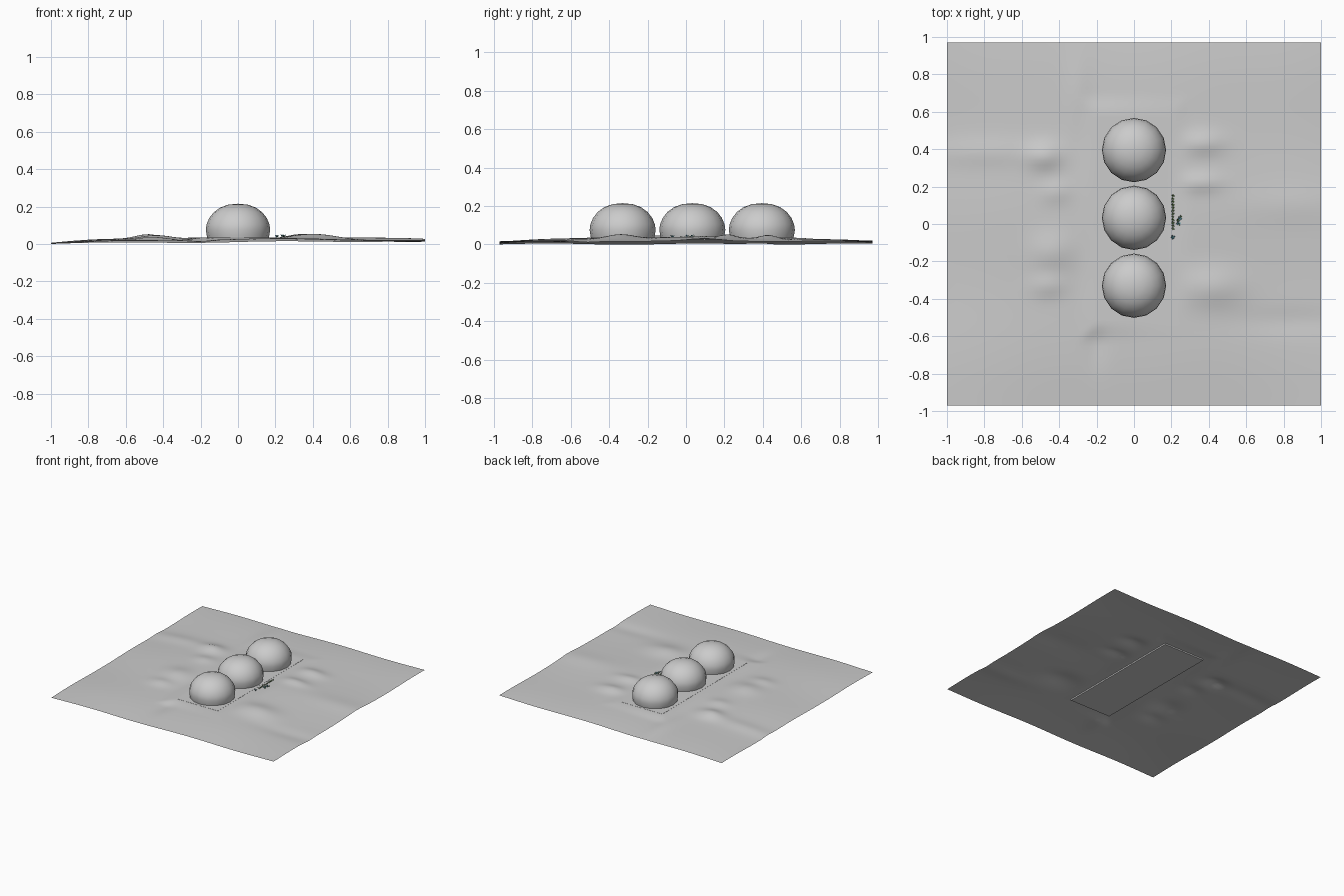
import bpy, bmesh, math, random
from mathutils import Matrix

if "Cube" in bpy.data.objects:
    bpy.data.objects.remove(bpy.data.objects["Cube"])

random.seed(4)

# mounds and dips: centre x, y, spread x, y, height
MOUNDS = [(-0.48, 0.36, 0.09, 0.07, 0.026), (-0.42, 0.17, 0.08, 0.06, 0.012),
          (-0.44, -0.15, 0.11, 0.10, 0.020), (-0.46, -0.33, 0.09, 0.06, 0.014),
          (0.37, 0.43, 0.11, 0.06, 0.020), (0.36, 0.22, 0.11, 0.05, 0.016),
          (0.42, -0.34, 0.16, 0.10, 0.024), (-0.2, -0.62, 0.06, 0.14, -0.010),
          (-0.80, 0.38, 0.30, 0.07, 0.010), (-0.3, 0.70, 0.06, 0.20, 0.008),
          (0.85, 0.10, 0.30, 0.10, 0.008), (0.85, -0.52, 0.30, 0.07, -0.008)]


def mat(name, col):
    m = bpy.data.materials.new(name)
    m.diffuse_color = (*col, 1)
    m.use_nodes = True
    m.node_tree.nodes["Principled BSDF"].inputs["Base Color"].default_value = m.diffuse_color
    return m


def finish(bm, name, material=None, smooth=False):
    me = bpy.data.meshes.new(name)
    bm.to_mesh(me)
    bm.free()
    ob = bpy.data.objects.new(name, me)
    bpy.context.collection.objects.link(ob)
    if material:
        me.materials.append(material)
    if smooth:
        for p in me.polygons:
            p.use_smooth = True
    return ob


def ease(t):
    t = min(1, max(0, t))
    return t * t * (3 - 2 * t)


def height(x, y):
    edge = (1 - x * x) * (1 - y * y)
    h = 0.010 + 0.006 * x + 0.026 * edge + 0.003 * math.sin(7 * x) + 0.003 * math.sin(8 * y + 1)
    for cx, cy, sx, sy, a in MOUNDS:
        h += a * math.exp(-((x - cx) / sx) ** 2 - ((y - cy) / sy) ** 2)
    # levelled ground under the domes
    d = max(abs(x) - 0.19, abs(y - 0.03) - 0.55)
    w = ease(1 - d / 0.12)
    return max(0, h * (1 - w) + 0.034 * w)


# rolling ground sheet
bm = bmesh.new()
bmesh.ops.create_grid(bm, x_segments=80, y_segments=80, size=1)
for v in bm.verts:
    v.co.y *= 0.97
    v.co.z = height(v.co.x, v.co.y)
low = min(v.co.z for v in bm.verts)
for v in bm.verts:
    v.co.z -= low
finish(bm, "ground", smooth=True)

# thin foundation slab
bm = bmesh.new()
bmesh.ops.create_cube(bm, size=1, matrix=Matrix.Translation((-0.005, 0.03, 0.029))
                      @ Matrix.Diagonal((0.37, 1.09, 0.012, 1)))
finish(bm, "foundation_slab")

# three domes with a slightly tucked base
PROFILE = [(0.163, 0.024), (0.167, 0.045), (0.172, 0.075), (0.168, 0.105), (0.154, 0.138),
           (0.130, 0.169), (0.096, 0.194), (0.052, 0.210), (0, 0.215)]
for i, y in enumerate((-0.33, 0.033, 0.395)):
    bm = bmesh.new()
    vs = [bm.verts.new((r, 0, z)) for r, z in PROFILE]
    es = [bm.edges.new(p) for p in zip(vs, vs[1:])]
    bmesh.ops.spin(bm, geom=vs + es, cent=(0, 0, 0), axis=(0, 0, 1),
                   angle=math.tau, steps=16, use_duplicate=False)
    bmesh.ops.remove_doubles(bm, verts=bm.verts, dist=1e-4)
    bmesh.ops.recalc_face_normals(bm, faces=bm.faces)
    bmesh.ops.translate(bm, verts=bm.verts, vec=(0, y, 0))
    finish(bm, f"dome_{i + 1}", smooth=True)


# tiny plants: crossed leaf blades around a stem point
def plants(name, spots, size, material):
    bm = bmesh.new()
    for x, y in spots:
        z = height(x, y) - low
        for k in range(5):
            a = k * math.tau / 5 + random.random()
            c, s = math.cos(a) * size, math.sin(a) * size
            r = random.uniform(0.7, 1.2) * size
            bm.faces.new([bm.verts.new(p) for p in (
                (x, y, z), (x + c * 0.5 - s * 0.3, y + s * 0.5 + c * 0.3, z + r * 0.7),
                (x + c, y + s, z + r), (x + c * 0.5 + s * 0.3, y + s * 0.5 - c * 0.3, z + r * 0.7))])
    finish(bm, name, material)


green = mat("leaf_green", (0.10, 0.20, 0.06))
teal = mat("teal", (0.10, 0.35, 0.42))
plants("plant_row", [(0.208, -0.025 + 0.016 * i) for i in range(12)], 0.009, green)
plants("plant_cluster", [(0.242, 0.0), (0.25, 0.04), (0.235, 0.02)], 0.008, green)
plants("teal_shrubs", [(0.208, -0.07), (0.245, 0.03), (0.238, 0.005)], 0.013, teal)
